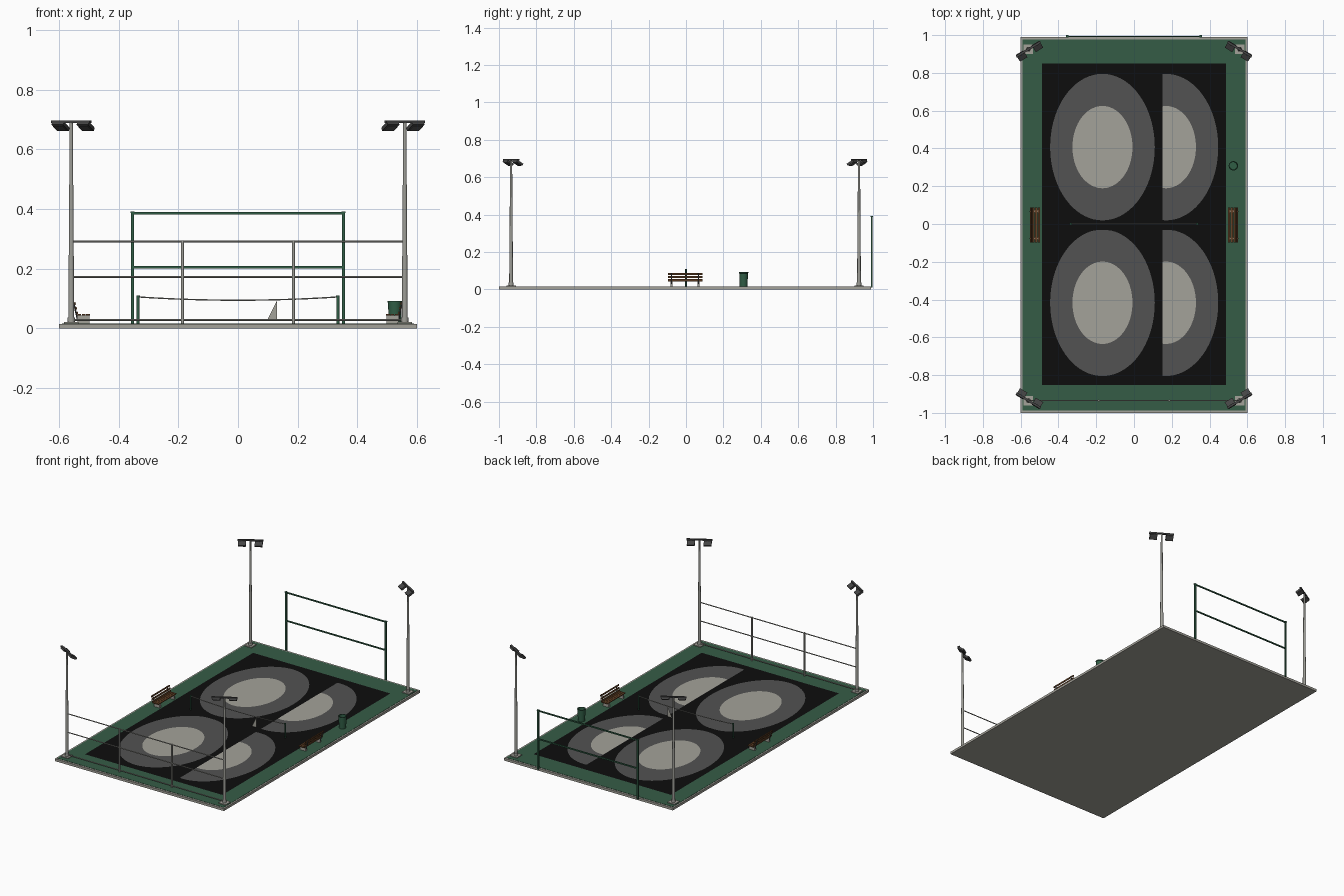
import bpy, bmesh, math
from mathutils import Vector, Matrix

if "Cube" in bpy.data.objects:
    bpy.data.objects.remove(bpy.data.objects["Cube"])


def mat(name, c):
    m = bpy.data.materials.new(name)
    m.diffuse_color = (*c, 1)
    m.use_nodes = True
    m.node_tree.nodes["Principled BSDF"].inputs["Base Color"].default_value = m.diffuse_color
    return m


CONCRETE = mat("concrete", (0.37, 0.36, 0.32))
GREEN = mat("green surround", (0.036, 0.107, 0.061))
BLACK = mat("court black", (0.004, 0.004, 0.004))
GREY = mat("court ring grey", (0.084, 0.084, 0.084))
STEEL = mat("galvanised steel", (0.34, 0.34, 0.31))
PAINT = mat("green paint", (0.03, 0.11, 0.06))
LAMP = mat("lamp housing", (0.06, 0.06, 0.06))
WOOD = mat("brown wood", (0.13, 0.055, 0.02))
TOP = 0.0165   # ground level on the slab
YC = -0.005    # slab centre


def finish(name, bm, m, smooth=False):
    bmesh.ops.recalc_face_normals(bm, faces=bm.faces)
    me = bpy.data.meshes.new(name)
    bm.to_mesh(me)
    bm.free()
    o = bpy.data.objects.new(name, me)
    bpy.context.collection.objects.link(o)
    me.materials.append(m)
    if smooth:
        bpy.context.view_layer.objects.active = o
        o.select_set(True)
        bpy.ops.object.shade_smooth_by_angle(angle=math.radians(50))
        o.select_set(False)
    return o


def box(name, c, s, m, rot=None):
    bm = bmesh.new()
    bmesh.ops.create_cube(bm, size=1)
    M = Matrix.Translation(c) @ (rot or Matrix()) @ Matrix.Diagonal((*s, 1))
    bm.transform(M)
    return finish(name, bm, m)


def rod(name, a, b, r1, m, r2=None, n=10):
    a, b = Vector(a), Vector(b)
    bm = bmesh.new()
    bmesh.ops.create_cone(bm, cap_ends=True, segments=n, radius1=r1,
                          radius2=r1 if r2 is None else r2, depth=(b - a).length)
    q = Vector((0, 0, 1)).rotation_difference(b - a).to_matrix().to_4x4()
    bm.transform(Matrix.Translation((a + b) / 2) @ q)
    return finish(name, bm, m, True)


def plate(name, pts, z, m):
    bm = bmesh.new()
    f = bm.faces.new([bm.verts.new((x, y, z)) for x, y in pts])
    f.normal_update()
    me = finish(name, bm, m).data
    if me.polygons[0].normal.z < 0:
        me.flip_normals()


# Ground slab, green surround and black court
box("slab", (0, YC, 0.0075), (1.2, 1.99, 0.015), CONCRETE)
box("green_surround", (0, YC, TOP - 0.001), (1.18, 1.965, 0.002), GREEN)
plate("court_surface", [(-0.488, -0.853), (0.486, -0.853), (0.486, 0.85), (-0.488, 0.85)],
      TOP + 0.0006, BLACK)

# Painted oval rings; right pair cut straight at x = 0.15, front pair at y = -0.03
for cx, side in ((-0.167, "left"), (0.169, "right")):
    for cy, end in ((0.407, "back"), (-0.417, "front")):
        for rx, ry, z, m, part in ((0.277, 0.388, 0.0012, GREY, "ring"),
                                   (0.159, 0.218, 0.0018, CONCRETE, "centre")):
            pts = []
            for i in range(72):
                t = math.tau * i / 72
                x, y = cx + rx * math.cos(t), cy + ry * math.sin(t)
                if cx > 0:
                    x = max(x, 0.15)
                if cy < 0:
                    y = min(y, -0.032)
                pts.append((x, y))
            plate(f"{side}_{end}_oval_{part}", pts, TOP + z, m)

# Four floodlight masts aimed at the court centre
for sx in (-1, 1):
    for sy in (-1, 1):
        n = f"{'left' if sx < 0 else 'right'}_{'front' if sy < 0 else 'back'}"
        px, py = sx * 0.559, sy * 0.93 + YC
        box(n + "_mast_base", (px, py, TOP + 0.002), (0.05, 0.05, 0.006), CONCRETE)
        rod(n + "_mast_collar", (px, py, TOP), (px, py, TOP + 0.02), 0.013, STEEL)
        rod(n + "_mast", (px, py, TOP), (px, py, 0.69), 0.0105, STEEL, 0.0055)
        fwd = Vector((-px, -py, 0)).normalized()
        yaw = math.atan2(fwd.y, fwd.x)
        R = Matrix.Rotation(yaw, 4, 'Z')
        box(n + "_crossbar", (px, py, 0.692), (0.012, 0.15, 0.008), LAMP, R)
        # lamp heads tilted down towards the court
        tilt = R @ Matrix.Rotation(math.radians(30), 4, 'Y')
        for k in (-1, 1):
            c = Vector((px, py, 0.677)) + R @ Vector((0.012, k * 0.049, 0))
            box(f"{n}_lamp_{k}", c, (0.042, 0.046, 0.012), LAMP, tilt)
            box(f"{n}_lamp_lens_{k}", c + tilt @ Vector((0, 0, -0.0075)),
                (0.034, 0.038, 0.003), GREY, tilt)
            rod(f"{n}_lamp_bracket_{k}", c, c + R @ Vector((-0.012, 0, 0.015)), 0.004, LAMP, n=6)

# Front rail fence between the masts
FY = -0.935
for z in (0.028, 0.172, 0.291):
    rod("fence_rail", (-0.559, FY, z), (0.559, FY, z), 0.0032, STEEL)
for s in (-1, 1):
    rod("fence_post", (s * 0.186, FY, TOP), (s * 0.186, FY, 0.295), 0.005, STEEL)

# Back green frame
BY = 0.993
for s in (-1, 1):
    box("back_frame_post", (s * 0.354, BY, 0.199), (0.010, 0.010, 0.378), PAINT)
    box("back_frame_cap", (s * 0.354, BY, 0.389), (0.014, 0.013, 0.004), PAINT)
for z in (0.386, 0.205):
    box("back_frame_rail", (0, BY, z), (0.71, 0.007, 0.008), PAINT)

# Net posts, sagging top cord and the remaining scrap of net
for s in (-1, 1):
    rod("net_post", (s * 0.335, 0, TOP), (s * 0.335, 0, 0.108), 0.005, PAINT)
    rod("net_post_cap", (s * 0.335, 0, 0.106), (s * 0.335, 0, 0.11), 0.006, PAINT)
cu = bpy.data.curves.new("net_cord", 'CURVE')
cu.dimensions = '3D'
cu.bevel_depth = 0.0025
cu.bevel_resolution = 1
sp = cu.splines.new('POLY')
sp.points.add(16)
for i, p in enumerate(sp.points):
    t = i / 8 - 1
    p.co = (0.335 * t, 0, 0.094 + 0.011 * t * t, 1)
cu.materials.append(STEEL)
bpy.context.collection.objects.link(bpy.data.objects.new("net_cord", cu))
bm = bmesh.new()
bm.faces.new([bm.verts.new(v) for v in ((0.098, 0, 0.028), (0.13, 0, 0.028), (0.13, 0, 0.092))])
finish("net_scrap", bm, CONCRETE)

# Side benches: slatted seat and leaning slatted back on block legs
for s in (-1, 1):
    n = "left" if s < 0 else "right"
    for y in (-0.077, 0.067):
        box(n + "_bench_leg", (s * 0.518, y, 0.0295), (0.040, 0.012, 0.026), CONCRETE)
        rod(n + "_bench_back_support", (s * 0.538, y, 0.03), (s * 0.551, y, 0.086), 0.003, LAMP, n=6)
    for i in range(3):
        box(n + "_bench_seat_slat", (s * (0.503 + 0.0145 * i), -0.005, 0.0445),
            (0.0125, 0.185, 0.005), WOOD)
        z = 0.051 + 0.016 * i
        lean = Matrix.Rotation(s * 0.23, 4, 'Y')
        box(n + "_bench_back_slat", (s * (0.539 + 0.0037 * i), -0.005, z),
            (0.005, 0.185, 0.009), WOOD, lean)

# Litter bin with open top
bx, by = 0.526, 0.308
bm = bmesh.new()
prof = [(0.0, TOP), (0.021, TOP), (0.023, 0.086), (0.025, 0.087), (0.025, 0.092),
        (0.021, 0.092), (0.020, 0.06), (0.0, 0.06)]
vs = [bm.verts.new((r, 0, z)) for r, z in prof]
es = [bm.edges.new(p) for p in zip(vs, vs[1:])]
bmesh.ops.spin(bm, geom=vs + es, cent=(0, 0, 0), axis=(0, 0, 1), angle=math.tau, steps=20)
bmesh.ops.remove_doubles(bm, verts=bm.verts, dist=1e-5)
bm.transform(Matrix.Translation((bx, by, 0)))
finish("litter_bin", bm, PAINT, True)
